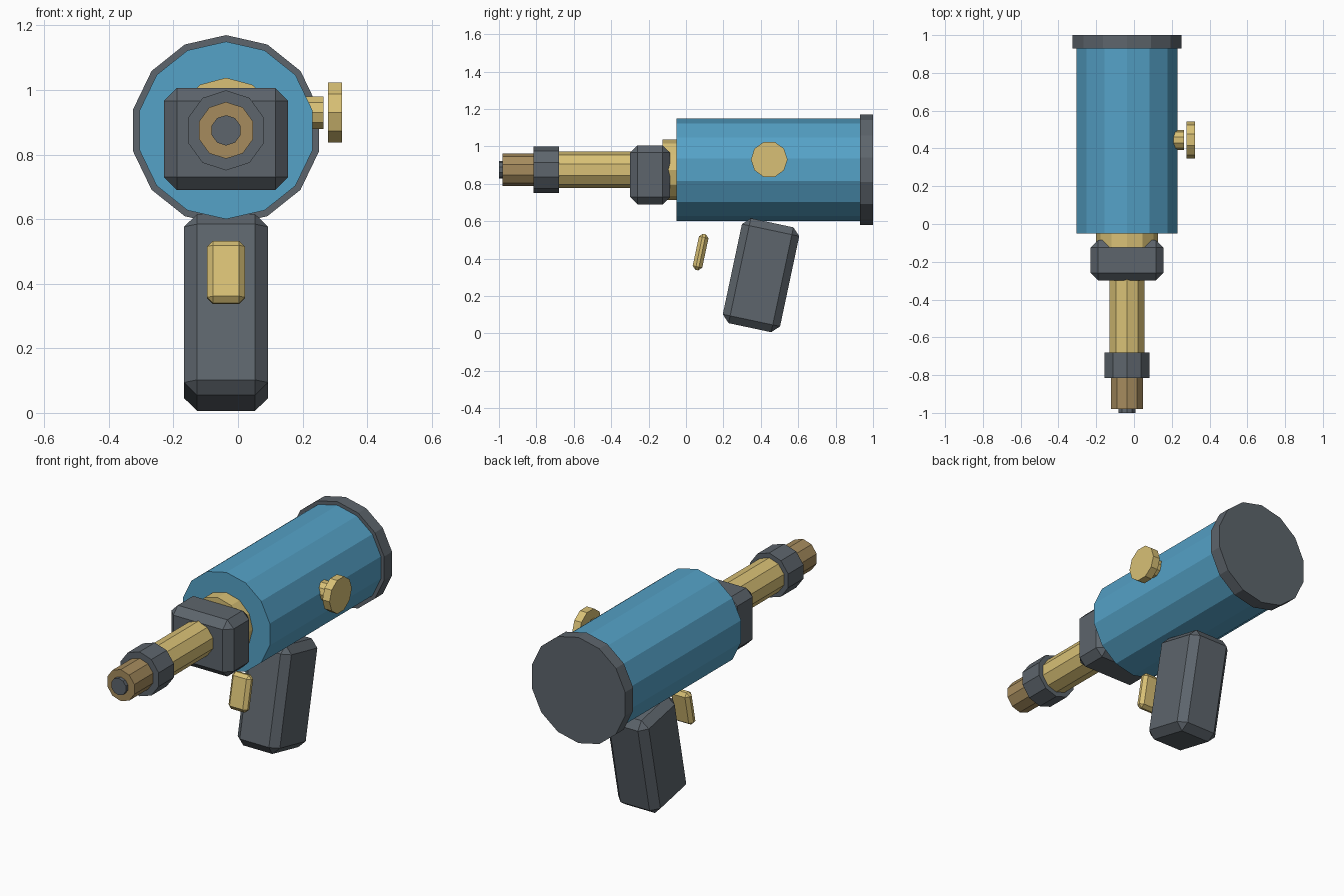
import bpy, bmesh, math
from mathutils import Matrix, Vector

if "Cube" in bpy.data.objects:
    bpy.data.objects.remove(bpy.data.objects["Cube"])

CX, CZ = -0.037, 0.875      # barrel axis


def material(name, rgb):
    m = bpy.data.materials.new(name)
    m.diffuse_color = (*rgb, 1)
    m.use_nodes = True
    m.node_tree.nodes["Principled BSDF"].inputs["Base Color"].default_value = m.diffuse_color
    return m


BLUE = material("blue", (0.09, 0.36, 0.57))
GOLD = material("gold", (0.69, 0.53, 0.18))
BROWN = material("brown", (0.38, 0.26, 0.11))
DARK = material("dark_grey", (0.11, 0.13, 0.15))


def finish(name, bm, mat):
    bmesh.ops.recalc_face_normals(bm, faces=bm.faces)
    me = bpy.data.meshes.new(name)
    bm.to_mesh(me)
    bm.free()
    me.materials.append(mat)
    ob = bpy.data.objects.new(name, me)
    bpy.context.collection.objects.link(ob)
    return ob


def prism(name, start, length, r, sides, mat, axis="Y", up=(0, 0, 1)):
    """Flat-sided cylinder along an axis, first corner pointing up."""
    a = Vector((0, 1, 0)) if axis == "Y" else Vector((1, 0, 0))
    u = Vector(up)
    v = a.cross(u)
    bm = bmesh.new()
    ring = []
    for i in range(sides):
        t = math.tau * i / sides
        ring.append(bm.verts.new(Vector(start) + r * (math.cos(t) * u + math.sin(t) * v)))
    face = bm.faces.new(ring)
    ext = bmesh.ops.extrude_face_region(bm, geom=[face], use_keep_orig=True)
    top = [g for g in ext["geom"] if isinstance(g, bmesh.types.BMVert)]
    bmesh.ops.translate(bm, verts=top, vec=a * length)
    return finish(name, bm, mat)


def block(name, centre, size, bevel, mat, tilt=0):
    """Chamfered box, tilted about x."""
    bm = bmesh.new()
    bmesh.ops.create_cube(bm, size=1, matrix=Matrix.Diagonal((*size, 1)))
    bmesh.ops.bevel(bm, geom=bm.edges[:], offset=bevel, segments=1,
                    affect="EDGES", profile=0.5)
    ob = finish(name, bm, mat)
    ob.location = centre
    ob.rotation_euler.x = math.radians(tilt)
    return ob


# Parts along the barrel axis: name, y start, y end, radius, sides, material
for name, y0, y1, r, n, mat in (
    ("rear_cap", 0.93, 1.0, 0.295, 14, DARK),
    ("body", -0.05, 0.93, 0.275, 14, BLUE),
    ("collar", -0.125, -0.05, 0.163, 12, GOLD),
    ("barrel", -0.68, -0.05, 0.097, 10, GOLD),
    ("barrel_ring", -0.815, -0.68, 0.124, 10, DARK),
    ("muzzle", -0.98, -0.815, 0.088, 10, BROWN),
    ("muzzle_bore", -1.0, -0.98, 0.047, 10, DARK),
):
    prism(name, (CX, y0, CZ), y1 - y0, r, n, mat)

# Block around the barrel
block("barrel_block", (CX, -0.192, 0.848), (0.385, 0.215, 0.316), 0.04, DARK)

# Grip and trigger share the same backward lean
block("grip", (CX, 0.401, 0.311), (0.26, 0.313, 0.573), 0.04, DARK, -12)
block("trigger", (CX, 0.078, 0.435), (0.117, 0.052, 0.197), 0.018, GOLD, -12)

# Side knob and its stem
prism("knob_stem", (0.2, 0.445, 0.93), 0.065, 0.053, 10, GOLD, "X", (0, 1, 0))
prism("knob", (0.278, 0.445, 0.93), 0.044, 0.098, 10, GOLD, "X", (0, 1, 0))
